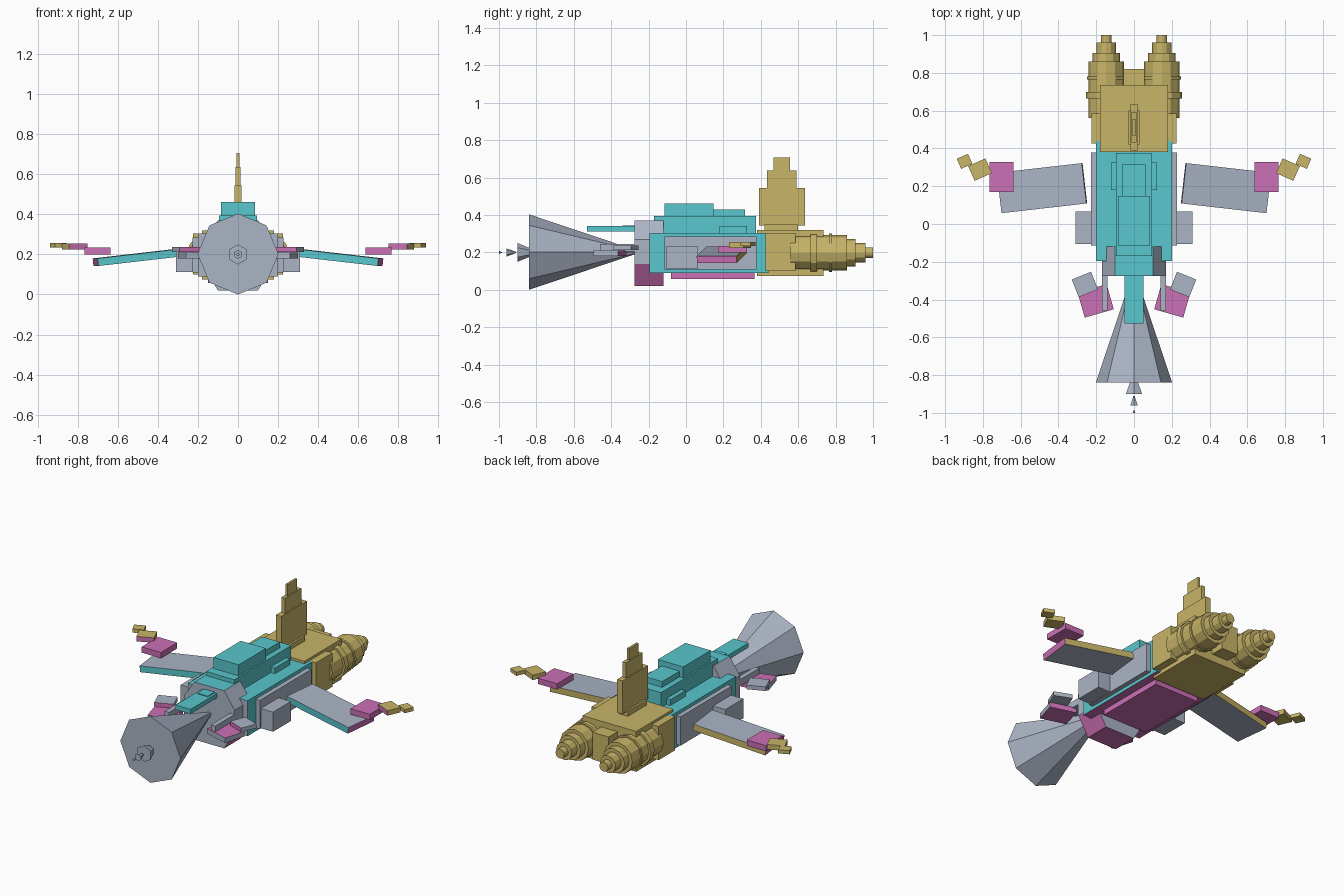
import bpy, bmesh, math
from mathutils import Matrix, Vector

cube = bpy.data.objects.get("Cube")
if cube:
    bpy.data.objects.remove(cube, do_unlink=True)


def material(name, rgb):
    m = bpy.data.materials.new(name)
    m.use_nodes = True
    m.diffuse_color = (*rgb, 1)
    m.node_tree.nodes["Principled BSDF"].inputs["Base Color"].default_value = (*rgb, 1)
    return m


PALETTE = {
    "gold": material("gold", (0.58, 0.46, 0.14)),
    "teal": material("teal", (0.10, 0.57, 0.61)),
    "pink": material("pink", (0.60, 0.16, 0.46)),
    "grey": material("blue grey", (0.41, 0.46, 0.56)),
}
DIRS = {
    "top": Vector((0, 0, 1)), "bottom": Vector((0, 0, -1)),
    "front": Vector((0, -1, 0)), "back": Vector((0, 1, 0)),
    "left": Vector((1, 0, 0)), "right": Vector((-1, 0, 0)),
}


def finish(name, bm, colour, rules=None):
    """Turn a bmesh into an object; rules recolour faces by direction."""
    names = [colour] + [c for c in dict.fromkeys((rules or {}).values()) if c != colour]
    bmesh.ops.recalc_face_normals(bm, faces=bm.faces)
    bm.normal_update()
    for f in bm.faces:
        for d, c in (rules or {}).items():
            if f.normal.dot(DIRS[d]) > 0.6:
                f.material_index = names.index(c)
    me = bpy.data.meshes.new(name)
    bm.to_mesh(me)
    bm.free()
    for n in names:
        me.materials.append(PALETTE[n])
    ob = bpy.data.objects.new(name, me)
    bpy.context.collection.objects.link(ob)
    return ob


def box(name, x, y, z, colour, rules=None, yaw=0, roll=0):
    """Box from (min, max) ranges, turned about its own centre."""
    bm = bmesh.new()
    mid = Vector([(a + b) / 2 for a, b in (x, y, z)])
    size = [b - a for a, b in (x, y, z)]
    bmesh.ops.create_cube(bm, size=1, matrix=Matrix.Diagonal((*size, 1)))
    ob = finish(name, bm, colour, rules)
    turn = Matrix.Rotation(math.radians(yaw), 4, "Z") @ Matrix.Rotation(math.radians(roll), 4, "Y")
    ob.matrix_world = Matrix.Translation(mid) @ turn
    return ob


def pair(name, x, y, z, colour, rules=None, yaw=0, roll=0):
    """Matching boxes on the left and right."""
    box("left_" + name, x, y, z, colour, rules, yaw, roll)
    flipped = {{"left": "right", "right": "left"}.get(d, d): c for d, c in (rules or {}).items()}
    box("right_" + name, (-x[1], -x[0]), y, z, colour, flipped, -yaw, -roll)


def slab(cx, cy, w, d):
    return (cx - w / 2, cx + w / 2), (cy - d / 2, cy + d / 2)


def cone(name, y0, y1, r0, r1, colour, sides=8, cx=0, cz=0.2):
    bm = bmesh.new()
    place = Matrix.Translation((cx, (y0 + y1) / 2, cz)) @ Matrix.Rotation(-math.pi / 2, 4, "X")
    bmesh.ops.create_cone(bm, cap_ends=True, segments=sides, radius1=r0, radius2=r1,
                          depth=y1 - y0, matrix=place)
    return finish(name, bm, colour)


# Nose horn and the probe in front of it
cone("nose_horn", -0.84, -0.25, 0.202, 0.004, "grey", cz=0.202)
cone("probe_base", -0.9, -0.79, 0.05, 0.004, "grey", 6)
cone("probe_middle", -0.96, -0.91, 0.022, 0.004, "grey", 6)
cone("probe_tip", -1.0, -0.985, 0.008, 0.002, "grey", 6)

# Faceted neck joining the horn to the hull
bm = bmesh.new()
half = [(0.1, 0.37), (0.17, 0.27), (0.17, 0.137), (0.1, 0.02)]
ring = half + [(-px, pz) for px, pz in reversed(half)]
face = bm.faces.new([bm.verts.new((px, -0.275, pz)) for px, pz in ring])
out = bmesh.ops.extrude_face_region(bm, geom=[face])
bmesh.ops.translate(bm, vec=(0, 0.155, 0),
                    verts=[v for v in out["geom"] if isinstance(v, bmesh.types.BMVert)])
neck = finish("neck", bm, "grey", {"top": "teal", "bottom": "pink"})
for f in neck.data.polygons:
    if f.normal.z < -0.3:
        f.material_index = neck.data.materials.find("pink")
    elif 0.3 < f.normal.z < 0.9:
        f.material_index = 0

# Hull
box("hull", (-0.2, 0.2), (-0.195, 0.44), (0.09, 0.305), "teal", {"bottom": "pink", "front": "grey"})
box("belly_plate", (-0.15, 0.15), (-0.08, 0.365), (0.058, 0.092), "pink")
pair("side_plate", (0.19, 0.228), (-0.115, 0.378), (0.11, 0.285), "grey")
pair("side_pod", (0.22, 0.31), (-0.107, 0.065), (0.113, 0.232), "grey")

# Stepped roof
box("roof_base", (-0.095, 0.095), (-0.17, 0.375), (0.3, 0.395), "teal")
box("roof_cabin", (-0.085, 0.085), (-0.115, 0.148), (0.39, 0.462), "teal")
box("roof_rear_step", (-0.06, 0.06), (0.14, 0.315), (0.39, 0.43), "teal")
pair("roof_rail", (0.09, 0.122), (0.18, 0.325), (0.3, 0.34), "teal")
box("nose_strip", (-0.05, 0.05), (-0.528, -0.2), (0.312, 0.34), "teal")
box("nose_strip_cap", (-0.035, 0.035), (-0.34, -0.25), (0.33, 0.345), "teal")

# Front winglets
pair("winglet_bar", (0.14, 0.17), (-0.46, -0.26), (0.205, 0.245), "grey")
pair("winglet", *slab(0.203, -0.407, 0.16, 0.138), (0.18, 0.21), "pink",
     {"front": "grey", "left": "grey"}, yaw=-16)
pair("winglet_flap", *slab(0.26, -0.32, 0.11, 0.1), (0.212, 0.237), "grey",
     {"front": "pink"}, yaw=-22)

# Drooping main wings with raised tips
pair("wing", *slab(0.487, 0.19, 0.455, 0.215), (0.168, 0.206), "grey",
     {"front": "teal", "back": "gold", "left": "pink"}, yaw=-6.5, roll=6.5)
pair("wing_tip_block", (0.637, 0.766), (0.17, 0.327), (0.2, 0.235), "pink")
pair("wing_tip_plate", *slab(0.815, 0.288, 0.1, 0.085), (0.225, 0.255), "gold",
     {"front": "pink"}, yaw=-24)
pair("wing_tip_end", *slab(0.897, 0.332, 0.065, 0.058), (0.235, 0.257), "gold", yaw=-24)

# Tail block and stepped fin
box("tail_block", (-0.18, 0.18), (0.38, 0.735), (0.075, 0.32), "gold")
box("tail_bridge", (-0.055, 0.055), (0.73, 0.82), (0.12, 0.285), "gold")
pair("tail_side_plate", (0.17, 0.225), (0.425, 0.585), (0.1, 0.305), "gold")
box("fin_root", (-0.03, 0.03), (0.42, 0.6), (0.31, 0.35), "gold")
box("fin_lower", (-0.018, 0.018), (0.39, 0.635), (0.343, 0.545), "gold")
box("fin_middle", (-0.012, 0.012), (0.432, 0.592), (0.54, 0.637), "gold")
box("fin_top", (-0.007, 0.007), (0.467, 0.557), (0.63, 0.707), "gold")

# Twin engines made of stacked rings
rings = [
    ("casing", 0.56, 0.86, 0.095), ("flange", 0.665, 0.7, 0.108), ("band", 0.765, 0.78, 0.102),
    ("collar", 0.85, 0.905, 0.074), ("throat", 0.9, 0.96, 0.052), ("nozzle", 0.95, 1.0, 0.029),
]
for side, sx in (("left", 1), ("right", -1)):
    for part, y0, y1, r in rings:
        cone(f"{side}_engine_{part}", y0, y1, r, r, "gold", 12, cx=sx * 0.147, cz=0.198)
